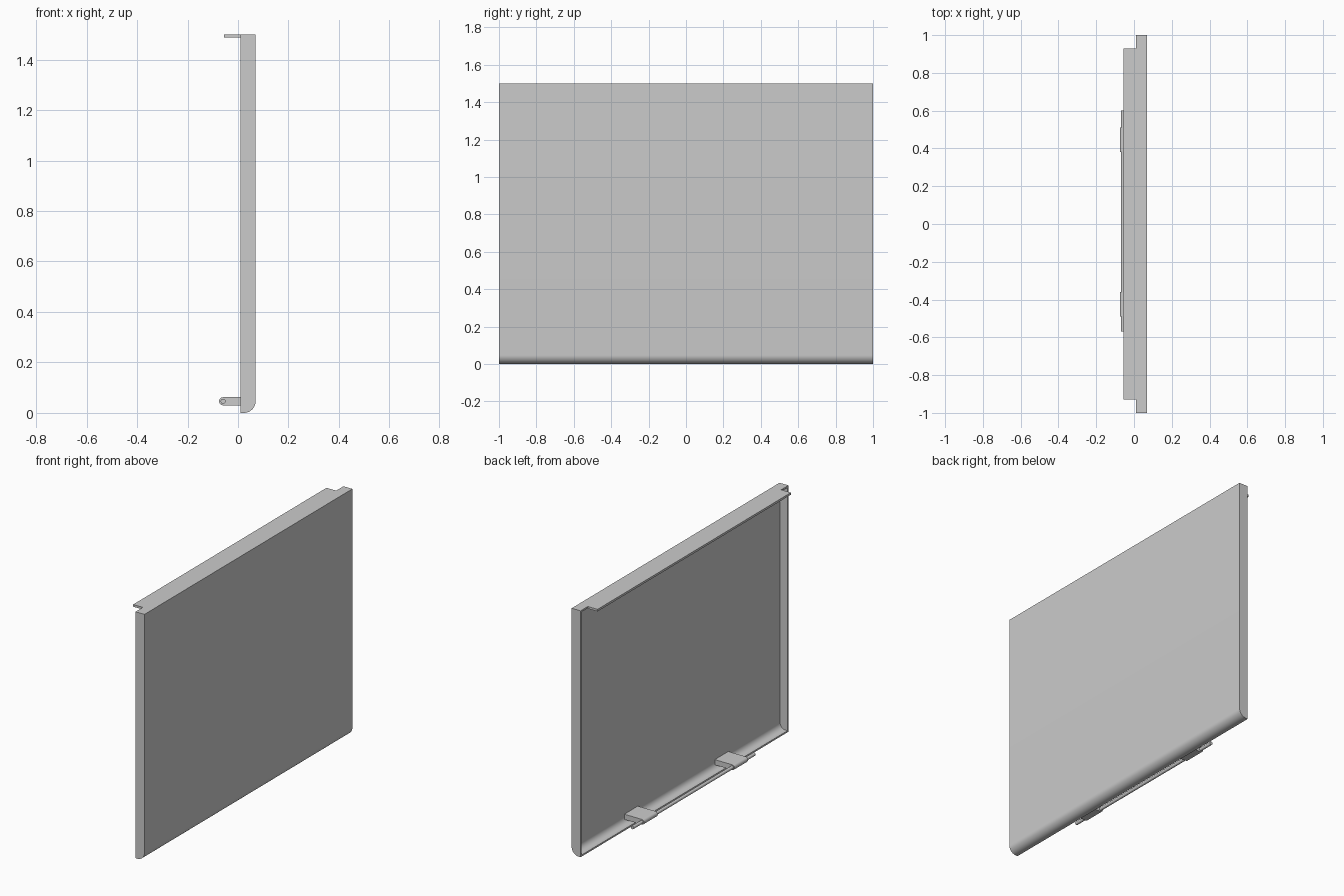
import bpy, bmesh
from math import sin, cos, pi

if "Cube" in bpy.data.objects:
    bpy.data.objects.remove(bpy.data.objects["Cube"])

X_BACK, X_FRONT, HEIGHT = 0.01, 0.07, 1.5


def prism(name, profile, y0, y1, open_edge=None):
    """Extrude an (x, z) profile along y; optionally leave one side open."""
    bm = bmesh.new()
    a = [bm.verts.new((x, y0, z)) for x, z in profile]
    b = [bm.verts.new((x, y1, z)) for x, z in profile]
    n = len(profile)
    bm.faces.new(a)
    bm.faces.new(b[::-1])
    for i in range(n):
        if i != open_edge:
            j = (i + 1) % n
            bm.faces.new((a[j], a[i], b[i], b[j]))
    bmesh.ops.recalc_face_normals(bm, faces=bm.faces)
    mesh = bpy.data.meshes.new(name)
    bm.to_mesh(mesh)
    bm.free()
    ob = bpy.data.objects.new(name, mesh)
    bpy.context.collection.objects.link(ob)
    return ob


def activate(ob):
    bpy.ops.object.select_all(action='DESELECT')
    ob.select_set(True)
    bpy.context.view_layer.objects.active = ob


def smooth(ob):
    activate(ob)
    bpy.ops.object.shade_smooth_by_angle(angle=0.6)


def arc(cx, cz, r, start, end, steps):
    return [(cx + r * cos(start + (end - start) * i / steps),
             cz + r * sin(start + (end - start) * i / steps)) for i in range(steps + 1)]


# Hollow tray panel, open at the back, rounded along the bottom front edge
R = 0.047
profile = [(X_BACK, 0)] + arc(X_FRONT - R, R, R, -pi / 2, 0, 10) \
    + [(X_FRONT, HEIGHT), (X_BACK, HEIGHT)]
panel = prism("panel_shell", profile, -1, 1, open_edge=len(profile) - 1)
mod = panel.modifiers.new("thickness", 'SOLIDIFY')
mod.thickness, mod.offset, mod.use_even_offset = 0.01, -1, True
activate(panel)
bpy.ops.object.modifier_apply(modifier=mod.name)
smooth(panel)

# Top flange, set in from both ends
prism("top_flange", [(-0.055, 1.487), (X_BACK, 1.487), (X_BACK, HEIGHT), (-0.055, HEIGHT)],
      -0.93, 0.93)

# Hinge brackets: plates with a rounded end around the rod
ROD_X, ROD_Z, BR = -0.059, 0.046, 0.016
bracket_profile = arc(ROD_X, ROD_Z, BR, pi / 2, 1.5 * pi, 12) \
    + [(0.058, ROD_Z - BR), (0.058, ROD_Z + BR)]
for name, y in (("hinge_bracket_near", -0.425), ("hinge_bracket_far", 0.445)):
    smooth(prism(name, bracket_profile, y - 0.065, y + 0.065))

# Hinge rod
smooth(prism("hinge_rod", arc(ROD_X, ROD_Z, 0.01, 0, 2 * pi * 15 / 16, 15), -0.57, 0.60))
